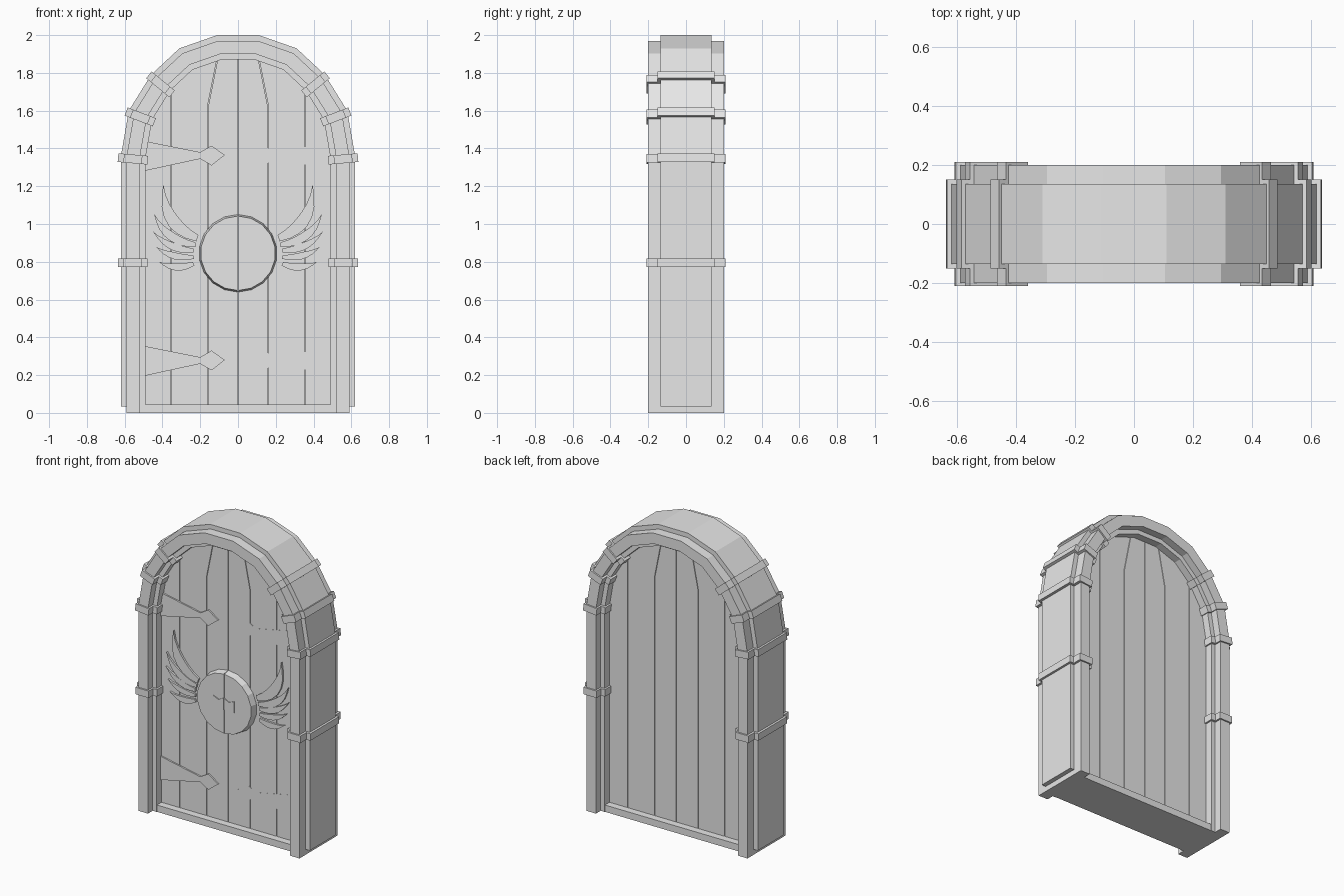
import bpy, bmesh, math
from mathutils import Vector

cube = bpy.data.objects.get("Cube")
if cube:
    bpy.data.objects.remove(cube)

grey = bpy.data.materials.new("plain_grey")
grey.use_nodes = True
COLOUR = (0.8, 0.8, 0.8, 1)
grey.diffuse_color = COLOUR
grey.node_tree.nodes["Principled BSDF"].inputs["Base Color"].default_value = COLOUR


def solid(name, near, far):
    """Closed prism between two matching 3D outlines."""
    bm = bmesh.new()
    a = [bm.verts.new(p) for p in near]
    b = [bm.verts.new(p) for p in far]
    bm.faces.new(a)
    bm.faces.new(b[::-1])
    for i in range(len(a)):
        j = (i + 1) % len(a)
        bm.faces.new((a[i], b[i], b[j], a[j]))
    bmesh.ops.recalc_face_normals(bm, faces=bm.faces)
    mesh = bpy.data.meshes.new(name)
    bm.to_mesh(mesh)
    bm.free()
    mesh.materials.append(grey)
    obj = bpy.data.objects.new(name, mesh)
    bpy.context.collection.objects.link(obj)
    return obj


def plate(name, pts, front, back, side=1, front_scale=None, centre=(0, 0)):
    """Outline in x, z pushed from y=front to y=back; side=-1 mirrors it."""
    s = front_scale or 1
    near = [(side * (centre[0] + (x - centre[0]) * s), front, centre[1] + (z - centre[1]) * s)
            for x, z in pts]
    far = [(side * x, back, z) for x, z in pts]
    return solid(name, near, far)


# Half arch path, foot to crown, with inward mitre vectors
PATH = [Vector(p) for p in ((.62, 0), (.62, 1.36), (.578, 1.6), (.46, 1.79), (.31, 1.93), (.11, 2))]


def mitre(i):
    if i == 0:
        return Vector((-1, 0))
    after = PATH[i + 1] if i + 1 < len(PATH) else Vector((-.11, 2))
    d1, d2 = (PATH[i] - PATH[i - 1]).normalized(), (after - PATH[i]).normalized()
    n1, n2 = Vector((-d1.y, d1.x)), Vector((-d2.y, d2.x))
    m = (n1 + n2).normalized()
    return m / m.dot(n1)


def arch(depth, foot):
    right = [PATH[i] + mitre(i) * depth for i in range(len(PATH))]
    right[0].y = foot
    return [(p.x, p.y) for p in right] + [(-p.x, p.y) for p in reversed(right)]


# Stepped frame: three nested rings and a sill
for name, outer, inner, half, foot in (
        ("outer_frame", 0, .06, .135, .035),
        ("main_frame", .03, .1, .2, 0),
        ("inner_frame", .08, .13, .15, 0)):
    plate(name, arch(outer, foot) + arch(inner, foot)[::-1], -half, half)
plate("sill", [(-.51, 0), (.51, 0), (.51, .045), (-.51, .045)], -.148, .148)

# Metal bands wrapped around the frame
HALF_BAND = [(-.015, .15), (.015, .15), (.015, .21), (.112, .21), (.112, .165), (.142, .165)]
SECTION = HALF_BAND + [(d, -y) for d, y in reversed(HALF_BAND)]


def band(name, at, inward, side):
    along = Vector((inward.y, -inward.x)).normalized() * .023
    ends = []
    for sign in (-1, 1):
        ring = []
        for d, y in SECTION:
            p = at + inward * d + along * sign
            ring.append((side * p.x, y, p.y))
        ends.append(ring)
    solid(name, *ends)


for side, label in ((1, "left"), (-1, "right")):
    spots = [(Vector((.62, .795)), mitre(0))]
    spots += [(PATH[i] - Vector((0, .01)), mitre(i)) for i in (1, 2, 3)]
    for k, (at, inward) in enumerate(spots):
        band(f"{label}_band_{k + 1}", at, inward, side)

# Door: a core with planks on both faces, narrow seams between
plate("door_core", arch(.11, .02), -.092, .092)
GAP = .002
for side, label in ((1, "left"), (-1, "right")):
    plate(f"{label}_centre_plank",
          [(GAP, .02), (.16 - GAP, .02), (.16 - GAP, 1.62), (.108 - GAP, 1.88), (GAP, 1.88)],
          -.1, .1, side)
    plate(f"{label}_middle_plank",
          [(.16 + GAP, .02), (.355 - GAP, .02), (.355 - GAP, 1.74), (.27, 1.84),
           (.108 + GAP, 1.88), (.16 + GAP, 1.62)], -.1, .1, side)
    plate(f"{label}_edge_plank",
          [(.355 + GAP, .02), (.51, .02), (.51, 1.36), (.475, 1.56), (.355 + GAP, 1.74)],
          -.1, .1, side)

# Strap hinges with arrow tips; the left pair lies almost flush
STRAP = [(.5, 1.44), (.2, 1.38), (.14, 1.415), (.07, 1.365), (.14, 1.31), (.2, 1.345), (.5, 1.28)]
for drop, level in ((0, "upper"), (1.085, "lower")):
    pts = [(x, z - drop) for x, z in STRAP]
    plate(f"right_{level}_hinge", pts, -.11, -.09, -1)
    plate(f"left_{level}_hinge", pts, -.101, -.09, 1)


# Wings: tapered feathers along curved spines
def feather(root, bend, tip, width, steps=7):
    root, bend, tip = Vector(root), Vector(bend), Vector(tip)
    upper, lower = [], []
    for i in range(steps):
        t = i / steps
        p = root * (1 - t) ** 2 + bend * 2 * t * (1 - t) + tip * t * t
        d = ((bend - root) * (1 - t) + (tip - bend) * t).normalized()
        n = Vector((-d.y, d.x)) * width * (.18 + .5 * math.sin(math.pi * min(1, t * .85 + .1))) * (1 - t ** 4)
        upper.append(tuple(p + n))
        lower.append(tuple(p - n))
    return upper + [tuple(tip)] + lower[::-1]


FEATHERS = [((.215, .925), (.40, .99), (.395, 1.21), .052),
            ((.225, .89), (.39, .91), (.445, 1.055), .036),
            ((.235, .86), (.365, .86), (.45, .96), .03),
            ((.235, .825), (.355, .815), (.435, .88), .028),
            ((.235, .79), (.33, .75), (.42, .80), .03)]
for side, label in ((1, "left"), (-1, "right")):
    for k, spec in enumerate(FEATHERS):
        plate(f"{label}_feather_{k + 1}", feather(*spec), -.113, -.09, side)

# Round lock boss in two halves, with a bow-shaped keyhole plate
CENTRE = (0, .845)
half_disc = [(.002 + .207 * math.cos(a), CENTRE[1] + .207 * math.sin(a))
             for a in (math.pi * (i / 9 - .5) for i in range(10))]
BOW = [(0, .04), (.035, .02), (.075, .037), (.075, -.04), (.035, -.022), (0, -.04)]
for side, label in ((1, "left"), (-1, "right")):
    plate(f"{label}_lock_half", half_disc, -.145, -.09, side, .95, CENTRE)
    plate(f"{label}_keyhole_plate", [(x + .002, z + CENTRE[1]) for x, z in BOW], -.15, -.143, side)
